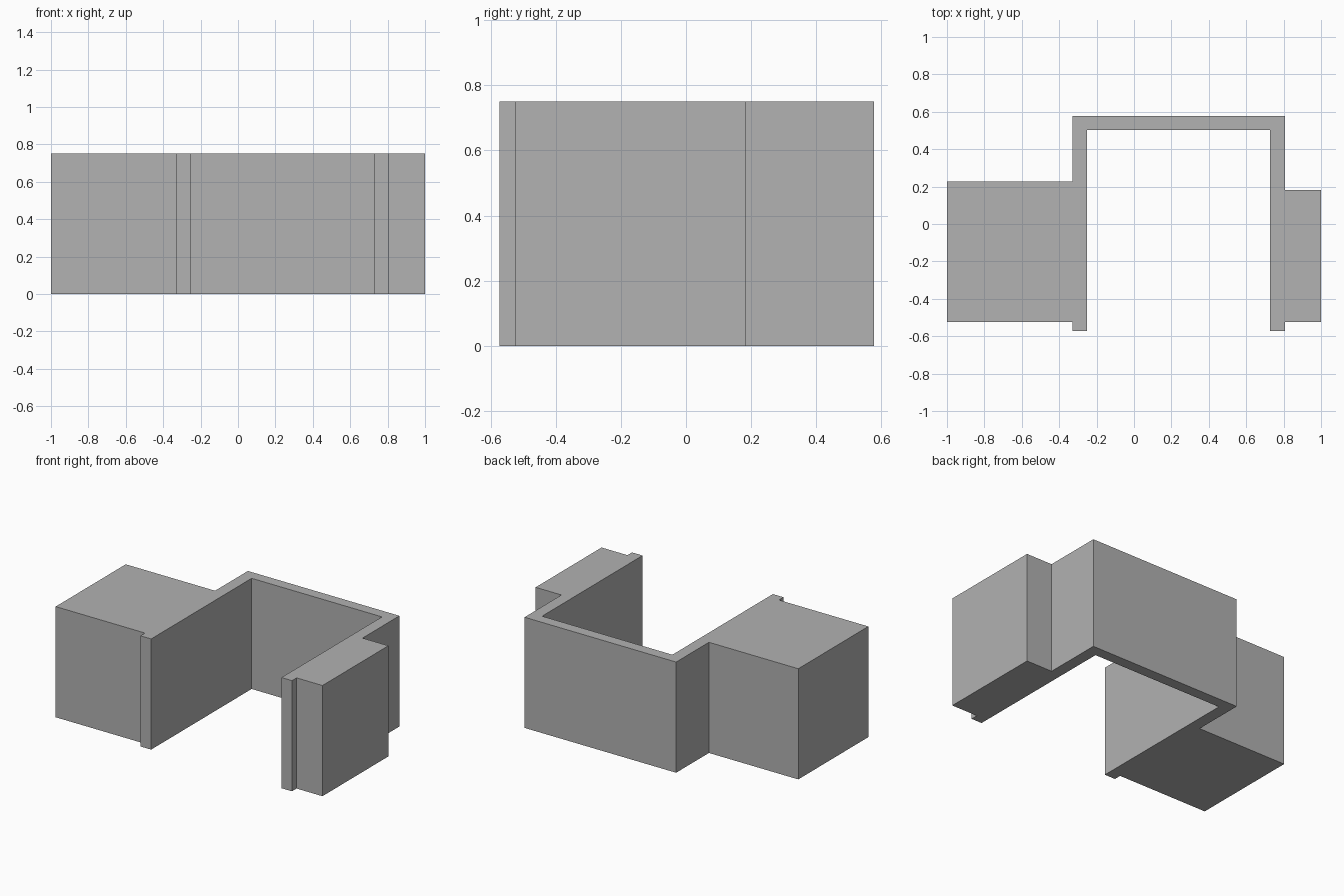
import bpy
import bmesh

cube = bpy.data.objects.get("Cube")
if cube:
    bpy.data.objects.remove(cube, do_unlink=True)

HEIGHT = 0.75
BACK, FRONT = 0.577, -0.573   # ends of the wall
STEP = -0.524                 # front of both side blocks

grey = bpy.data.materials.new("plain grey")
grey.use_nodes = True
colour = (0.445, 0.445, 0.445, 1)
grey.diffuse_color = colour
grey.node_tree.nodes["Principled BSDF"].inputs["Base Color"].default_value = colour


def extrude_plan(name, plan, height):
    """Raise a floor plan outline into a solid."""
    bm = bmesh.new()
    floor = bm.faces.new([bm.verts.new((x, y, 0)) for x, y in plan])
    raised = bmesh.ops.extrude_face_region(bm, geom=[floor], use_keep_orig=True)
    top = [v for v in raised["geom"] if isinstance(v, bmesh.types.BMVert)]
    bmesh.ops.translate(bm, verts=top, vec=(0, 0, height))
    bmesh.ops.recalc_face_normals(bm, faces=bm.faces)
    mesh = bpy.data.meshes.new(name)
    bm.to_mesh(mesh)
    bm.free()
    mesh.materials.append(grey)
    obj = bpy.data.objects.new(name, mesh)
    bpy.context.collection.objects.link(obj)
    return obj


# Outline: wide block, U-shaped wall and narrow block in one solid
right_wall = [(-0.33, FRONT), (-0.25, FRONT), (-0.25, 0.503)]
left_wall = [(0.727, 0.503), (0.727, FRONT), (0.806, FRONT)]
narrow_block = [(0.806, STEP), (1, STEP), (1, 0.182), (0.806, 0.182)]
back_wall = [(0.806, BACK), (-0.33, BACK)]
wide_block = [(-0.33, 0.226), (-1, 0.226), (-1, STEP), (-0.33, STEP)]

extrude_plan("wall_with_side_blocks",
             right_wall + left_wall + narrow_block + back_wall + wide_block, HEIGHT)
